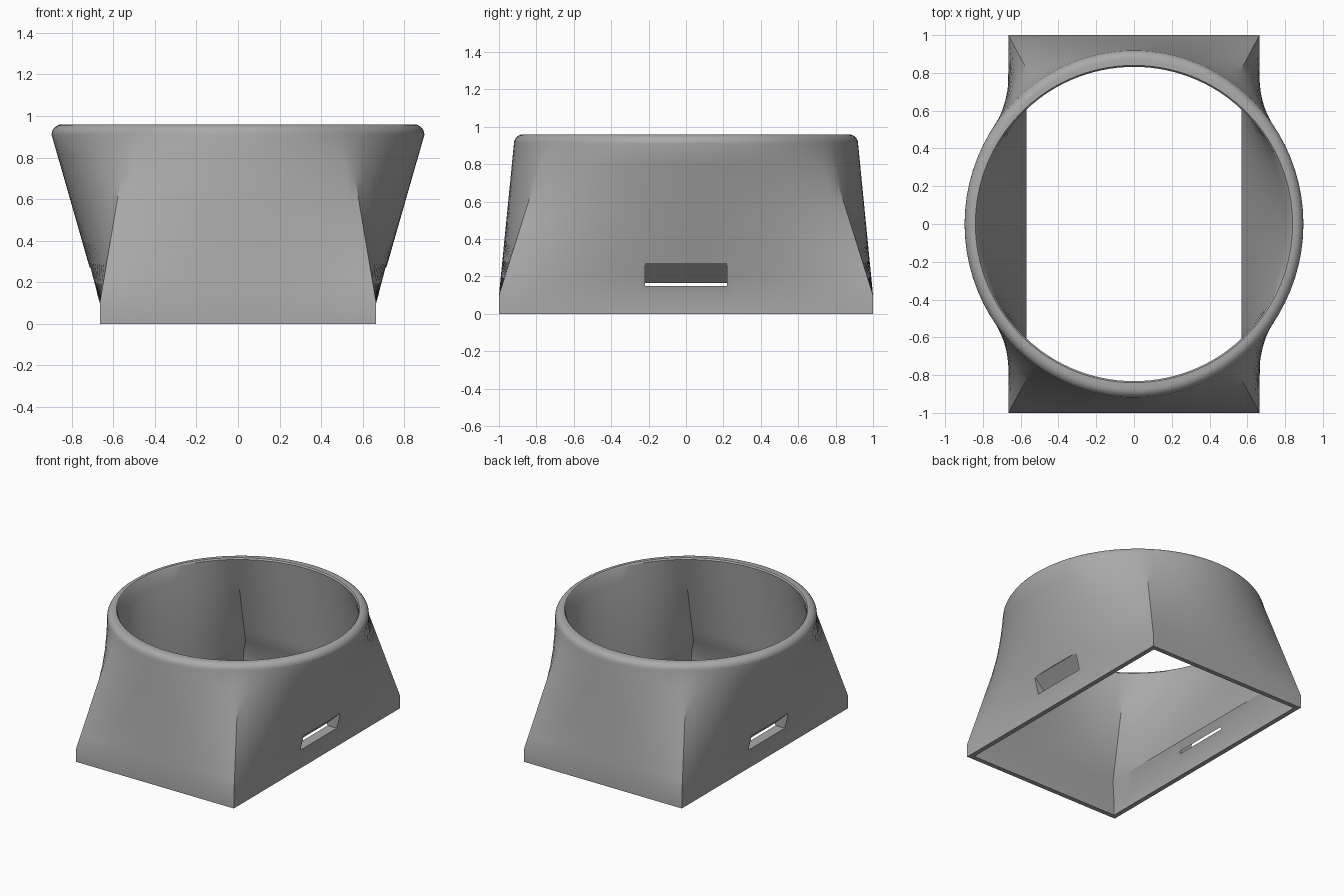
import bpy, bmesh, math

if "Cube" in bpy.data.objects:
    bpy.data.objects.remove(bpy.data.objects["Cube"], do_unlink=True)

STEPS = 24                    # segments on each of the four sides
CORNER = math.radians(54)     # direction of the corner seams on the round rim

grey = bpy.data.materials.new("plain grey")
grey.use_nodes = True
colour = (0.4, 0.4, 0.4, 1)
grey.diffuse_color = colour
grey.node_tree.nodes["Principled BSDF"].inputs["Base Color"].default_value = colour


def rectangle(hx, hy, z):
    """Rectangle outline, split evenly along each side."""
    pts = []
    for side in range(4):
        for i in range(STEPS):
            u = 2 * i / STEPS - 1
            x, y = [(1, u), (-u, 1), (-1, -u), (u, -1)][side]
            pts.append((hx * x, hy * y, z))
    return pts


def ellipse(rx, ry, z):
    """Ellipse outline whose points pair with those of a rectangle."""
    pts = []
    for side in range(4):
        spread = CORNER if side % 2 == 0 else math.pi / 2 - CORNER
        for i in range(STEPS):
            a = side * math.pi / 2 + spread * (2 * i / STEPS - 1)
            pts.append((rx * math.cos(a), ry * math.sin(a), z))
    return pts


def loft(start, end, count):
    """Straight-ruled outlines from start up to, but without, end."""
    return [[tuple(p + (q - p) * k / count for p, q in zip(a, b))
             for a, b in zip(start, end)] for k in range(count)]


def make_object(name, bm):
    bmesh.ops.recalc_face_normals(bm, faces=bm.faces)
    mesh = bpy.data.meshes.new(name)
    bm.to_mesh(mesh)
    bm.free()
    mesh.materials.append(grey)
    obj = bpy.data.objects.new(name, mesh)
    bpy.context.collection.objects.link(obj)
    return obj


# Shell outlines: up the outside, over the rim, down the inside
rings = [rectangle(0.665, 1, 0)]
rings += loft(rectangle(0.665, 1, 0.1), ellipse(0.897, 0.92, 0.91), 8)
for k in range(7):
    a = k / 6 * math.pi / 2
    out = 0.05 * math.cos(a)
    rings.append(ellipse(0.847 + out, 0.87 + out, 0.91 + 0.05 * math.sin(a)))
rings.append(ellipse(0.84, 0.84, 0.96))
rings += loft(ellipse(0.832, 0.832, 0.95), rectangle(0.57, 0.905, 0.22), 8)
rings.append(rectangle(0.57, 0.905, 0.22))
rings.append(rectangle(0.63, 0.965, 0.09))
rings.append(rectangle(0.63, 0.965, 0))

bm = bmesh.new()
loops = [[bm.verts.new(p) for p in ring] for ring in rings]
for a, b in zip(loops, loops[1:] + loops[:1]):
    for i in range(len(a)):
        j = (i + 1) % len(a)
        bm.faces.new((a[i], a[j], b[j], b[i]))
shell = make_object("adapter_shell", bm)
bpy.context.view_layer.objects.active = shell
shell.select_set(True)

# Wedge-shaped slot in each long side
for side, label in ((1, "left"), (-1, "right")):
    bm = bmesh.new()
    profile = [(0.59, 0.15), (0.8, 0.15), (0.8, 0.272), (0.71, 0.272), (0.59, 0.16)]
    face = bm.faces.new([bm.verts.new((side * x, -0.22, z)) for x, z in profile])
    new = bmesh.ops.extrude_face_region(bm, geom=[face])["geom"]
    verts = [v for v in new if isinstance(v, bmesh.types.BMVert)]
    bmesh.ops.translate(bm, verts=verts, vec=(0, 0.44, 0))
    cutter = make_object(label + "_slot_cutter", bm)
    cutter.hide_render = True
    cut = shell.modifiers.new(label + "_slot", "BOOLEAN")
    cut.operation = "DIFFERENCE"
    cut.solver = "EXACT"
    cut.object = cutter
    bpy.ops.object.modifier_apply(modifier=cut.name)
    bpy.data.objects.remove(cutter, do_unlink=True)

bpy.ops.object.shade_smooth_by_angle(angle=math.radians(25))
